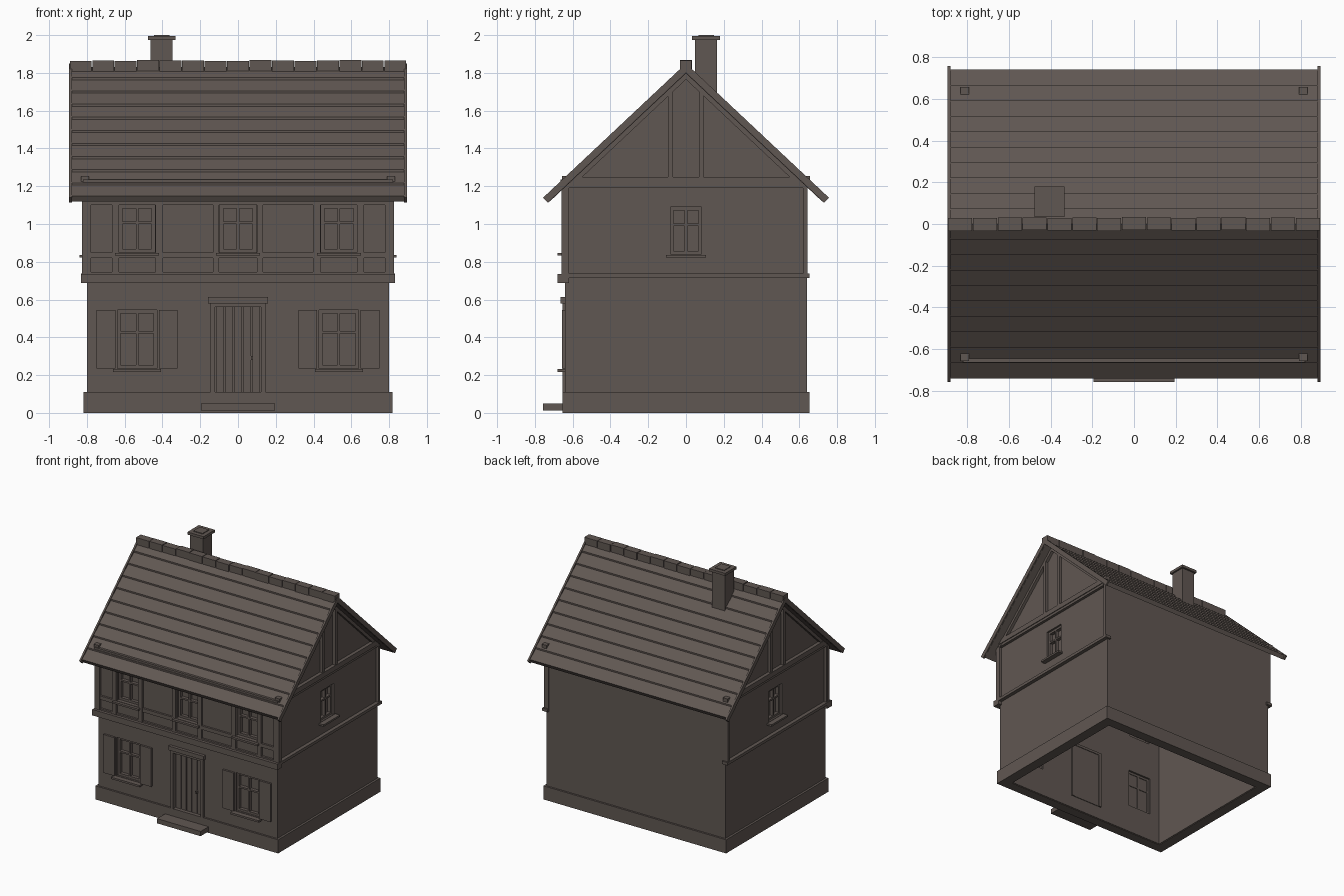
import bpy, bmesh, math, random
from mathutils import Matrix, Vector

random.seed(4)
cube = bpy.data.objects.get("Cube")
if cube:
    bpy.data.objects.remove(cube, do_unlink=True)

mat = bpy.data.materials.new("warm dark grey")
mat.use_nodes = True
COLOUR = (0.118, 0.096, 0.085, 1)
mat.diffuse_color = COLOUR
for node in mat.node_tree.nodes:
    if node.type == 'BSDF_PRINCIPLED':
        node.inputs["Base Color"].default_value = COLOUR

PITCH = 0.94      # roof rise per unit of run
FRONT, SIDE = 0.64, 0.80   # wall planes


def finish(name, bm):
    bmesh.ops.recalc_face_normals(bm, faces=bm.faces)
    me = bpy.data.meshes.new(name)
    bm.to_mesh(me)
    bm.free()
    me.materials.append(mat)
    ob = bpy.data.objects.new(name, me)
    bpy.context.collection.objects.link(ob)
    return ob


def boxes(name, spans):
    """One object from boxes given as (x0, x1, y0, y1, z0, z1)."""
    bm = bmesh.new()
    for x0, x1, y0, y1, z0, z1 in spans:
        mid = Vector((x0 + x1, y0 + y1, z0 + z1)) / 2
        size = (abs(x1 - x0), abs(y1 - y0), abs(z1 - z0), 1)
        bmesh.ops.create_cube(bm, size=1, matrix=Matrix.Translation(mid) @ Matrix.Diagonal(size))
    return finish(name, bm)


def on_wall(wall, u0, u1, d0, d1, z0, z1):
    """Span along a wall (u) and outward from the centre (d)."""
    if wall == "front":
        return (u0, u1, -d1, -d0, z0, z1)
    s = 1 if wall == "left" else -1
    return (s * d0, s * d1, u0, u1, z0, z1)


def gable_prism(name, half, pairs):
    """Extrude a y-mirrored profile along x between each pair."""
    profile = half + [(-y, z) for y, z in reversed(half[1:-1])]
    bm = bmesh.new()
    for x0, x1 in pairs:
        face = bm.faces.new([bm.verts.new((x0, y, z)) for y, z in profile])
        ext = bmesh.ops.extrude_face_region(bm, geom=[face])
        moved = [v for v in ext["geom"] if isinstance(v, bmesh.types.BMVert)]
        bmesh.ops.translate(bm, verts=moved, vec=(x1 - x0, 0, 0))
    return finish(name, bm)


def both(a, b):
    return [(a, b), (-b, -a)]


# Windows: wall, centre, half width, bottom, top
windows = [("front", s * 0.534, 0.105, 0.235, 0.545) for s in (-1, 1)]
windows += [("front", c, 0.095, 0.85, 1.10) for c in (-0.534, 0, 0.534)]
windows += [(w, 0, 0.083, 0.84, 1.09) for w in ("left", "right")]

# Hollow walls with openings
walls = gable_prism("walls", [(0, 1.80), (FRONT, 1.80 - PITCH * FRONT), (FRONT, 0.005), (0, 0.005)],
                    [(-SIDE, SIDE)])
cavity = gable_prism("cavity_cutter", [(0, 1.72), (0.57, 1.72 - PITCH * 0.57), (0.57, -0.1), (0, -0.1)],
                     [(-0.73, 0.73)])
holes = []
for wall, c, w, z0, z1 in windows:
    plane = FRONT if wall == "front" else SIDE
    holes.append(on_wall(wall, c - w, c + w, plane - 0.14, plane + 0.1, z0, z1))
holes.append(on_wall("front", -0.135, 0.135, 0.5, 0.74, 0.11, 0.57))
openings = boxes("opening_cutter", holes)
bpy.context.view_layer.objects.active = walls
for cutter in (cavity, openings):
    cutter.hide_render = True
    mod = walls.modifiers.new("cut", 'BOOLEAN')
    mod.operation = 'DIFFERENCE'
    mod.solver = 'EXACT'
    mod.object = cutter
    bpy.ops.object.modifier_apply(modifier=mod.name)
    bpy.data.objects.remove(cutter, do_unlink=True)

# Window frames, glazing bars, panes and sills
frames, panes, sills = [], [], []
for wall, c, w, z0, z1 in windows:
    p = FRONT if wall == "front" else SIDE
    t = 0.018
    bar = z0 + (z1 - z0) * 0.6
    for u0, u1, a, b in ((-w, -w + t, z0, z1), (w - t, w, z0, z1), (-w, w, z0, z0 + t),
                         (-w, w, z1 - t, z1), (-0.007, 0.007, z0, z1), (-w, w, bar, bar + 0.013)):
        frames.append(on_wall(wall, c + u0, c + u1, p - 0.055, p - 0.015, a, b))
    panes.append(on_wall(wall, c - w, c + w, p - 0.05, p - 0.042, z0, z1))
    sills.append(on_wall(wall, c - w - 0.022, c + w + 0.022, p - 0.05, p + 0.04, z0 - 0.018, z0 - 0.003))
boxes("window_frames", frames)
boxes("window_panes", panes)
boxes("window_sills", sills)

# Shutters beside the ground floor windows
boxes("shutters", [on_wall("front", s * 0.534 + a, s * 0.534 + b, 0.638, 0.656, 0.235, 0.545)
                   for s in (-1, 1) for a, b in both(0.115, 0.215)])

# Plinth and doorstep
boxes("plinth", [(-0.818, 0.818, y0, y1, 0, 0.11) for y0, y1 in both(0.575, 0.655)]
      + [(x0, x1, -0.65, 0.65, 0, 0.11) for x0, x1 in both(0.735, 0.818)])
boxes("doorstep", [(-0.195, 0.195, -0.757, -0.64, 0.012, 0.05)])

# Door
planks = [-0.12 + 0.048 * i for i in range(5)]
boxes("door_planks", [on_wall("front", x + 0.003, x + 0.045, 0.58, 0.625, 0.11, 0.565) for x in planks])
boxes("door_backing", [on_wall("front", -0.13, 0.13, 0.565, 0.61, 0.11, 0.565)])
boxes("door_frame", [on_wall("front", a, b, 0.56, 0.655, 0.11, 0.58) for a, b in both(0.122, 0.146)]
      + [on_wall("front", -0.146, 0.146, 0.56, 0.655, 0.56, 0.58)])
boxes("door_lintel", [on_wall("front", -0.158, 0.158, 0.62, 0.665, 0.58, 0.613)])
boxes("door_handle", [on_wall("front", 0.068, 0.08, 0.62, 0.645, 0.28, 0.30)])

# Front timber framing
posts = [p for a, b in ((0.100, 0.132), (0.397, 0.437), (0.630, 0.667), (0.778, 0.826)) for p in both(a, b)]
boxes("front_posts", [on_wall("front", a, b, 0.63, 0.658, 0.72, 1.19) for a, b in posts])
boxes("front_rails", [on_wall("front", -0.824, 0.824, 0.63, 0.656, a, b)
                      for a, b in ((0.72, 0.747), (0.82, 0.85), (1.10, 1.18))])
boxes("jetty_beam", [on_wall("front", -0.83, 0.83, 0.62, 0.68, 0.687, 0.735)])

# Gable timber framing
side_timbers = []
for wall in ("left", "right"):
    for u0, u1, d, z0, z1 in ((-0.655, 0.655, 0.83, 0.715, 0.738), (-0.655, -0.62, 0.824, 0.72, 1.19),
                              (0.62, 0.642, 0.824, 0.72, 1.19), (-0.65, 0.65, 0.822, 1.19, 1.21),
                              (-0.62, 0.62, 0.828, 1.21, 1.25), (-0.095, -0.07, 0.824, 1.25, 1.71),
                              (0.068, 0.093, 0.824, 1.25, 1.71)):
        side_timbers.append(on_wall(wall, u0, u1, 0.78, d, z0, z1))
boxes("gable_timbers", side_timbers)
gable_prism("gable_rafters", [(0, 1.80), (0.64, 1.80 - PITCH * 0.64), (0.61, 1.765 - PITCH * 0.61),
                              (0, 1.765)], both(0.78, 0.824))

# Roof of ten overlapping courses
courses, rows, run = [], 10, 0.074
for i in range(rows):
    y0, y1 = run * i, run * (i + 1)
    courses += [(y0, 1.832 - PITCH * y0), (y1, 1.844 - PITCH * y1)]
gable_prism("roof_courses", courses + [(0.722, 1.797 - PITCH * 0.722), (0, 1.797)], [(-0.885, 0.885)])
gable_prism("barge_boards", [(0, 1.85), (0.757, 1.139), (0.731, 1.113), (0, 1.80)], both(0.88, 0.894))

# Ridge tiles, each laid slightly uneven
tiles, pitch = [], 1.785 / 15
for i in range(15):
    x, dz, dy = -0.8925 + pitch * i, random.uniform(-0.004, 0.002), random.uniform(-0.002, 0.002)
    tiles.append((x + 0.002, x + pitch - 0.002, dy - 0.031, dy + 0.031, 1.80, 1.866 + dz))
boxes("ridge_tiles", tiles)

# Snow guard on the front, brackets on both slopes
boxes("snow_guard_brackets", [(x0, x1, y0, y1, 1.213, 1.254)
                              for x0, x1 in both(0.79, 0.832) for y0, y1 in both(0.617, 0.656)])
boxes("snow_guard_rail", [(-0.82, 0.82, -0.664, -0.642, 1.213, 1.235)])

# Chimney with an open-topped cap
boxes("chimney", [(-0.462, -0.346, 0.048, 0.164, 1.62, 1.98)])
boxes("chimney_cap", [(-0.476, -0.332, 0.033, 0.179, 1.973, 1.994),
                      (-0.445, -0.363, 0.065, 0.147, 1.99, 2.0)])
